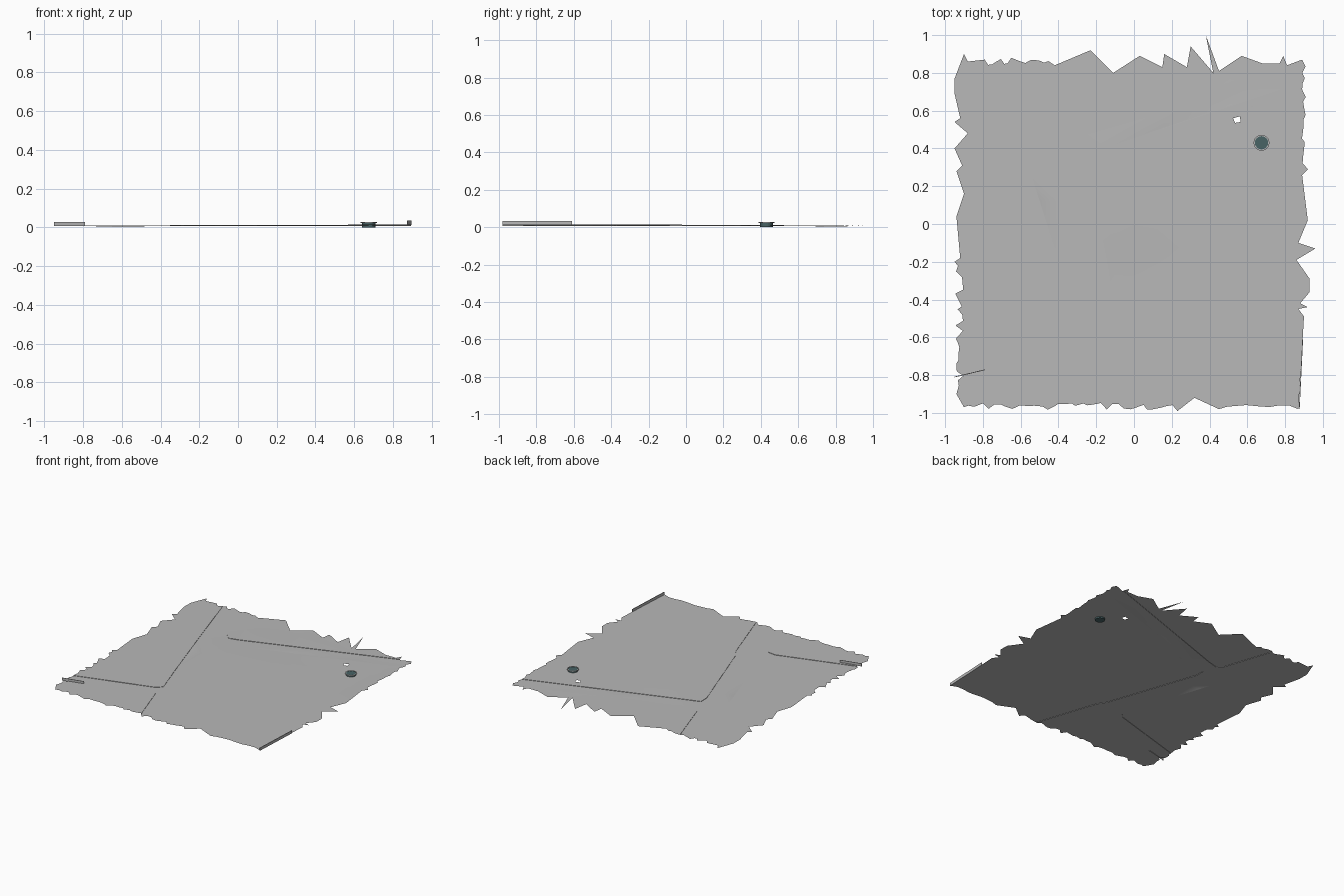
import bpy, bmesh, math, random
from mathutils import Vector
from mathutils.geometry import delaunay_2d_cdt

random.seed(4)
if "Cube" in bpy.data.objects:
    bpy.data.objects.remove(bpy.data.objects["Cube"])


def make_material(name, r, g, b):
    mat = bpy.data.materials.new(name)
    mat.use_nodes = True
    mat.diffuse_color = (r, g, b, 1)
    mat.node_tree.nodes["Principled BSDF"].inputs["Base Color"].default_value = (r, g, b, 1)
    return mat


grey = make_material("concrete grey", 0.48, 0.48, 0.48)
teal = make_material("dark teal", 0.065, 0.125, 0.13)


def make_object(name, verts, faces, mat, smooth=False):
    mesh = bpy.data.meshes.new(name)
    mesh.from_pydata(verts, [], faces)
    mesh.materials.append(mat)
    for poly in mesh.polygons:
        poly.use_smooth = smooth
    obj = bpy.data.objects.new(name, mesh)
    bpy.context.collection.objects.link(obj)
    return obj


def ground_height(x, y):
    slope = 0.0033 * max(x, 0) * (1 - 0.7 * y) - 0.003 * max(y, 0)
    mound = 0.003 * math.exp(-(x * x + (y - 0.2) ** 2) / 0.15)
    return 0.01 + slope + mound


def ragged(start, end, count, depth):
    """Points from start to end, shaken sideways for a torn edge."""
    a, b = Vector(start), Vector(end)
    side = (b - a).orthogonal().normalized()
    return [tuple(a.lerp(b, (i + random.uniform(-0.3, 0.3)) / count)
                  + side * random.uniform(-depth, depth)) for i in range(1, count)]


def inside(p, loop):
    hit = False
    for (ax, ay), (bx, by) in zip(loop, loop[1:] + loop[:1]):
        if (ay > p.y) != (by > p.y) and p.x < ax + (bx - ax) * (p.y - ay) / (by - ay):
            hit = not hit
    return hit


# Torn outline of the ground, side by side and clockwise
back_edge = [(-.9, .9), (-.88, .86), (-.79, .87)] + ragged((-.79, .86), (-.65, .86), 7, .022)
back_edge += [(-.65, .88), (-.6, .86)] + ragged((-.6, .86), (-.42, .86), 6, .01)
back_edge += [(-.42, .84), (-.23, .92), (-.11, .8), (.03, .89), (.15, .83), (.16, .9),
              (.28, .83), (.3, .94), (.42, .8), (.38, 1), (.45, .81), (.57, .89),
              (.68, .85), (.77, .85), (.79, .89), (.81, .84), (.89, .87)]
right_edge = ragged((.9, .87), (.9, .3), 18, .012)
right_edge += [(.92, .29), (.89, .26), (.92, .02), (.87, -.1), (.96, -.13), (.86, -.19),
               (.93, -.29), (.93, -.36), (.88, -.42), (.92, -.44), (.87, -.45),
               (.9, -.49), (.87, -.98)]
front_edge = ragged((.87, -.965), (.45, -.965), 8, .008) + [(.45, -.98), (.32, -.92), (.23, -.99)]
front_edge += ragged((.23, -.965), (-.9, -.965), 36, .018)
left_edge = [(-.9, -.97), (-.94, -.9)] + ragged((-.92, -.89), (-.93, -.2), 24, .022)
left_edge += [(-.95, -.2), (-.92, -.18), (-.94, .04), (-.9, .16), (-.94, .28), (-.91, .31),
              (-.95, .4), (-.88, .48), (-.95, .54), (-.92, .56), (-.95, .69), (-.95, .77)]
outline = back_edge + right_edge + front_edge + left_edge

# Small opening through the sheet
opening = [(.525, .56), (.535, .535), (.565, .54), (.56, .57)]

# Paved blocks bounded by the kerb lines; the streets run between them
blocks = {
    "west_pavement": [(-1.2, -.78), (-.34, -.53), (-.3, -.49), (-.39, -.22), (-.56, .31),
                      (-.73, .85), (-.8, 1.1), (-1.2, 1.1)],
    "north_pavement": [(-.63, 1.1), (-.43, .48), (-.39, .44), (-.31, .46), (.79, .84),
                       (1.2, .98), (1.2, 1.1)],
    "east_pavement": [(.12, -1.1), (-.08, -.5), (-.12, -.44), (-.36, .26), (-.36, .33),
                      (-.21, .38), (.9, .75), (1.2, .85), (1.2, -1.1)],
    "south_pavement": [(-1.2, -.87), (-.34, -.61), (-.28, -.62), (-.12, -1.1), (-1.2, -1.1)],
}

# Triangulate the sheet with every boundary as a fixed edge
points, edges = [], []
for loop in [outline, opening, *blocks.values()]:
    first, n = len(points), len(loop)
    points += [Vector(p) for p in loop]
    edges += [(first + i, first + (i + 1) % n) for i in range(n)]
steps = [i / 8 for i in range(-7, 8)]
points += [Vector((x, y)) for x in steps for y in steps]
flat, _, triangles, *_ = delaunay_2d_cdt(points, edges, [], 0, 1e-5)

regions = {"street": []}
edge_owner = {}
for tri in triangles:
    centre = sum((flat[i] for i in tri), Vector((0, 0))) / len(tri)
    if not inside(centre, outline) or inside(centre, opening):
        continue
    name = next((k for k, loop in blocks.items() if inside(centre, loop)), "street")
    regions.setdefault(name, []).append(tuple(tri))
    for a, b in zip(tri, tri[1:] + tri[:1]):
        edge_owner[a, b] = name

KERB = 0.003
upper = [(p.x, p.y, ground_height(p.x, p.y)) for p in flat]
lower = [(x, y, z - KERB) for x, y, z in upper]


def remove_loose(obj):
    bm = bmesh.new()
    bm.from_mesh(obj.data)
    bmesh.ops.delete(bm, geom=[v for v in bm.verts if not v.link_faces], context="VERTS")
    bm.to_mesh(obj.data)
    bm.free()


# Streets and pavements
for name, faces in regions.items():
    remove_loose(make_object(name, lower if name == "street" else upper, faces, grey, True))

# Kerb faces wherever a pavement meets a street
n = len(upper)
kerb_faces = [(b, a, a + n, b + n) for (a, b), name in edge_owner.items()
              if name != "street" and edge_owner.get((b, a)) == "street"]
remove_loose(make_object("kerbs", upper + lower, kerb_faces, grey))


# Low upright walls at the sheet's edges
def low_wall(name, start, end, bottom, top, thickness):
    a, b = Vector(start), Vector(end)
    side = (b - a).orthogonal().normalized() * thickness / 2
    base = [a - side, b - side, b + side, a + side]
    verts = [(p.x, p.y, z) for z in (bottom, top) for p in base]
    faces = [(3, 2, 1, 0), (4, 5, 6, 7)]
    faces += [(i, (i + 1) % 4, (i + 1) % 4 + 4, i + 4) for i in range(4)]
    obj = make_object(name, verts, faces, grey)
    bm = bmesh.new()
    bm.from_mesh(obj.data)
    bmesh.ops.recalc_face_normals(bm, faces=bm.faces)
    bm.to_mesh(obj.data)
    bm.free()


low_wall("right_edge_wall", (.875, -.98), (.893, -.61), .012, .034, .004)
low_wall("left_street_wall", (-.95, -.81), (-.79, -.772), .006, .028, .004)


# Round cover: teal drum with a grey rim
def lathe(name, profile, mat, sides=24):
    verts = [(.675 + r * math.cos(2 * math.pi * i / sides),
              .43 + r * math.sin(2 * math.pi * i / sides), z)
             for r, z in profile for i in range(sides)]
    faces = [(k * sides + i, k * sides + (i + 1) % sides,
              (k + 1) * sides + (i + 1) % sides, (k + 1) * sides + i)
             for k in range(len(profile) - 1) for i in range(sides)]
    return make_object(name, verts, faces + [], mat), sides


lathe("cover_drum", [(.0005, 0), (.035, 0), (.035, .025), (.0005, .025)], teal)
lathe("cover_rim", [(.035, .022), (.042, .022), (.042, .027), (.035, .027), (.035, .022)], grey)
